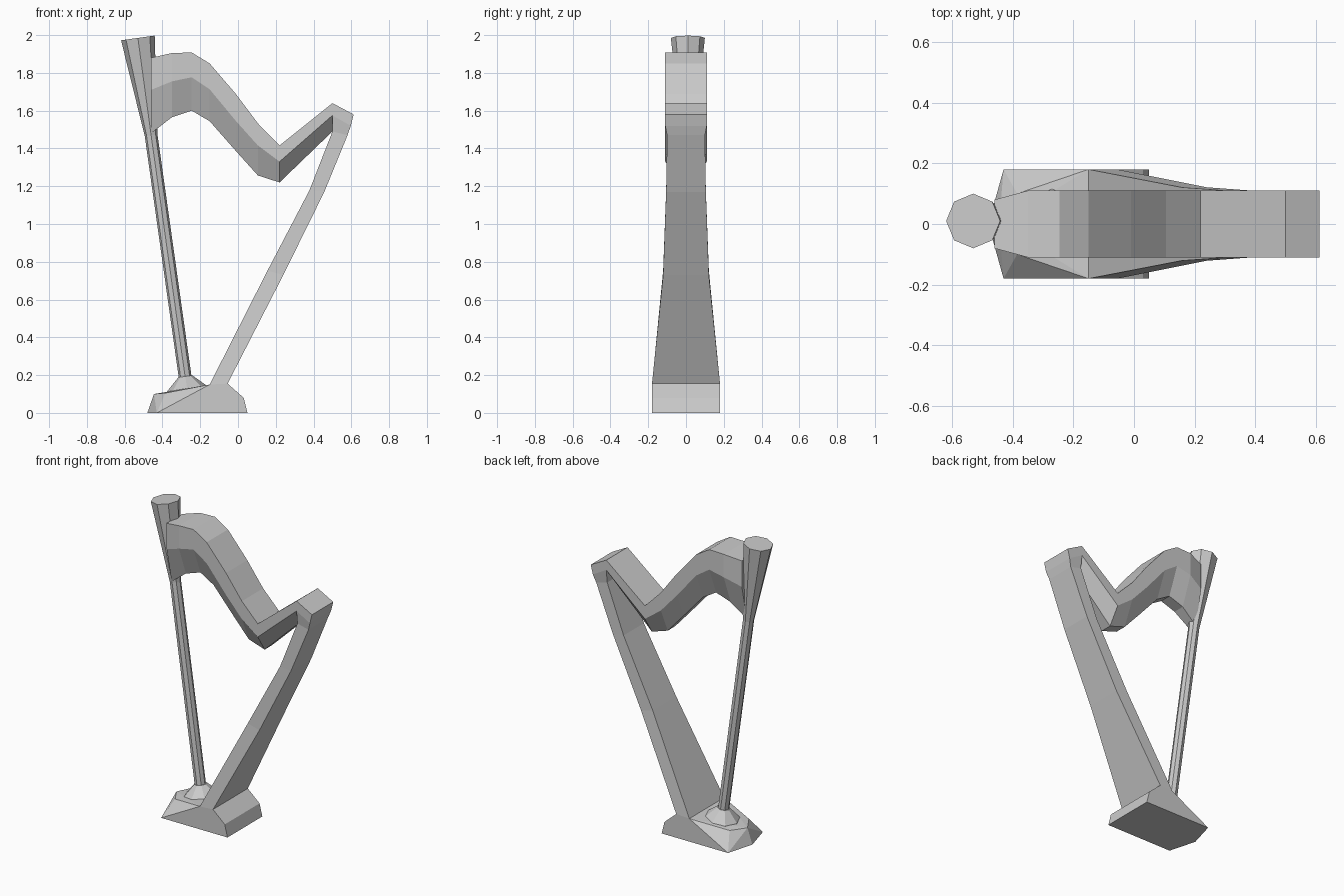
import bpy, bmesh, math

cube = bpy.data.objects.get("Cube")
if cube:
    bpy.data.objects.remove(cube, do_unlink=True)

grey = bpy.data.materials.new("plain_grey")
grey.use_nodes = True
COLOUR = (0.6, 0.6, 0.6, 1)
grey.diffuse_color = COLOUR
grey.node_tree.nodes["Principled BSDF"].inputs["Base Color"].default_value = COLOUR


def finish(name, bm):
    bmesh.ops.recalc_face_normals(bm, faces=bm.faces)
    mesh = bpy.data.meshes.new(name)
    bm.to_mesh(mesh)
    bm.free()
    mesh.materials.append(grey)
    obj = bpy.data.objects.new(name, mesh)
    bpy.context.collection.objects.link(obj)


def loft(name, sections):
    """Skin a row of matching closed sections and cap both ends."""
    bm = bmesh.new()
    rings = [[bm.verts.new(p) for p in s] for s in sections]
    n = len(rings[0])
    for a, b in zip(rings, rings[1:]):
        for i in range(n):
            j = (i + 1) % n
            bm.faces.new((a[i], a[j], b[j], b[i]))
    bm.faces.new(rings[0])
    bm.faces.new(rings[-1])
    finish(name, bm)


def octagon(x, z, r, lean=0.14, y=0.01):
    ring = []
    for i in range(8):
        a = i * math.pi / 4
        ring.append((x + r * math.cos(a) * math.cos(lean), y + r * math.sin(a),
                     z + r * math.cos(a) * math.sin(lean)))
    return ring


# Base: faceted block, pointed toward the pillar
bm = bmesh.new()
for x, y, z in [(-.43, .18, 0), (.05, .18, 0), (.03, .18, .08), (-.055, .18, .155),
                (-.15, .18, .15), (-.385, .1, .105)]:
    for side in (-1, 1):
        bm.verts.new((x, y * side, z))
for x, z in [(-.48, 0), (-.445, .1)]:
    bm.verts.new((x, 0, z))
bmesh.ops.convex_hull(bm, input=bm.verts)
bmesh.ops.dissolve_limit(bm, angle_limit=0.01, verts=bm.verts, edges=bm.edges)
finish("base", bm)

# Pillar and its foot: leaning octagons, flared at the head
loft("pillar_foot", [octagon(-.265, .1, .12), octagon(-.27, .13, .105), octagon(-.279, .193, .038)])
loft("pillar", [octagon(-.277, .17, .034), octagon(-.46, 1.47, .034), octagon(-.53, 1.985, .09)])

# Soundboard: inner x, z, outer x, z, half width
board = [(-.15, .15, -.055, .155, .18), (.156, .753, .24, .73, .121),
         (.378, 1.178, .457, 1.17, .105), (.5, 1.49, .58, 1.47, .1),
         (.5, 1.575, .597, 1.52, .11), (.5, 1.64, .612, 1.58, .11)]
loft("soundboard", [[(xi, -w, zi), (xo, -w, zo), (xo, w, zo), (xi, w, zi)]
                    for xi, zi, xo, zo, w in board])

# Neck: x, top, waist and bottom heights, half width; narrows below the waist
neck = [(-.46, 1.88, 1.71, 1.48, .08), (-.35, 1.905, 1.755, 1.565, .11),
        (-.245, 1.908, 1.777, 1.6, .11), (-.15, 1.85, 1.713, 1.544, .11),
        (-.01, 1.687, 1.544, 1.385, .11), (.105, 1.533, 1.416, 1.257, .11),
        (.22, 1.416, 1.33, 1.22, .11), (.5, 1.64, 1.575, 1.49, .11)]
loft("neck", [[(x, -w, top), (x, -w, mid), (x, -w * .35, low),
               (x, w * .35, low), (x, w, mid), (x, w, top)]
              for x, top, mid, low, w in neck])
